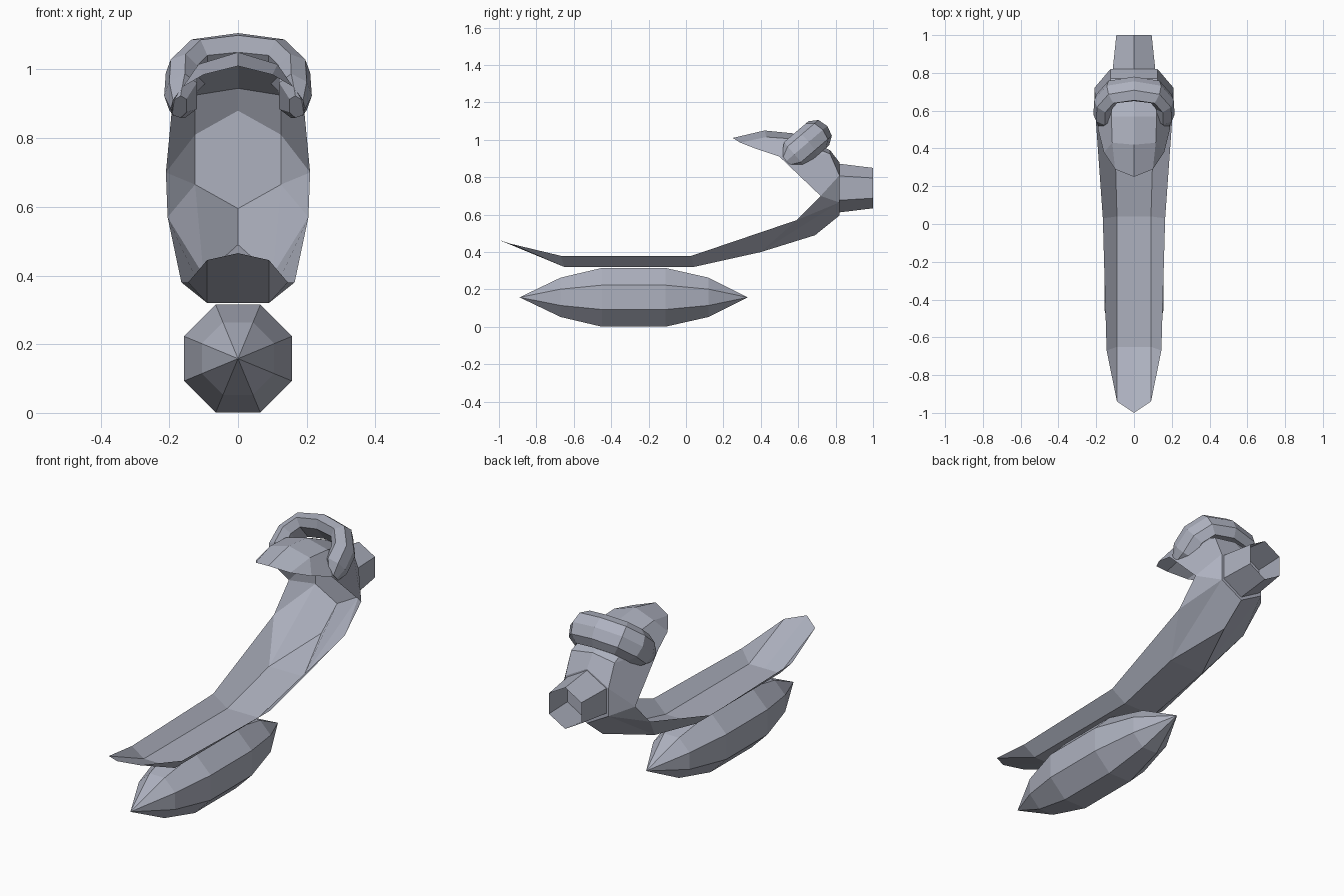
import bpy, bmesh, math
from mathutils import Vector

if "Cube" in bpy.data.objects:
    bpy.data.objects.remove(bpy.data.objects["Cube"])

grey = bpy.data.materials.new("cool_grey")
grey.use_nodes = True
colour = (0.42, 0.44, 0.52, 1)
grey.diffuse_color = colour
grey.node_tree.nodes["Principled BSDF"].inputs["Base Color"].default_value = colour


def finish(name, bm):
    bmesh.ops.recalc_face_normals(bm, faces=bm.faces)
    mesh = bpy.data.meshes.new(name)
    bm.to_mesh(mesh)
    bm.free()
    mesh.materials.append(grey)
    obj = bpy.data.objects.new(name, mesh)
    bpy.context.collection.objects.link(obj)
    return obj


def loft(name, rings, caps=True):
    """Join equal rings of points into a skin."""
    bm = bmesh.new()
    loops = [[bm.verts.new(p) for p in ring] for ring in rings]
    n = len(loops[0])
    for a, b in zip(loops, loops[1:]):
        for i in range(n):
            j = (i + 1) % n
            bm.faces.new((a[i], a[j], b[j], b[i]))
    if caps:
        bm.faces.new(loops[0])
        bm.faces.new(loops[-1])
    bmesh.ops.remove_doubles(bm, verts=bm.verts, dist=0.0005)
    return finish(name, bm)


def circle(y, z, radius, sides, turn):
    angles = [math.tau * (i + turn) / sides for i in range(sides)]
    return [(radius * math.cos(a), y, z + radius * math.sin(a)) for a in angles]


# Faceted spindle float underneath
spindle = [(-.89, .0001), (-.67, .114), (-.45, .17), (-.11, .17), (.12, .114), (.33, .0001)]
loft("spindle_float", [circle(y, .158, r, 8, .5) for y, r in spindle])

# Open six-sided pipe at the back
loft("rear_pipe", [circle(y, .742, r, 6, .5) for y, r in ((.82, .13), (1, .108))], caps=False)

# Thin curved shell: c = centre line, f = floor edge, r = rim, h = back plate, n = hood
points = {
    "c0": (0, -1, .465), "f0": (.09, -.94, .445),
    "c1": (0, -.65, .32), "f1": (.09, -.65, .32), "r1": (.145, -.67, .38),
    "c2": (0, .04, .32), "f2": (.09, .04, .32), "r2": (.165, .03, .38),
    "c3": (0, .4, .4), "f3": (.1, .4, .4), "r3": (.205, .59, .57),
    "c4": (0, .69, .49), "c5": (0, .82, .595), "c6": (0, .82, .88),
    "h1": (.125, .82, .665), "h2": (.125, .82, .81), "r4": (.21, .72, .7),
    "c7": (0, .77, .945), "n1": (.125, .77, .925), "r5": (.19, .5, .91),
    "c8": (0, .57, 1.035), "n2": (.12, .57, 1.005),
    "c9": (0, .42, 1.05), "n3": (.115, .43, 1.015), "r6": (.16, .38, .95),
    "c10": (0, .25, 1.01), "n4": (.1, .29, .985),
}
faces = """c0 f0 f1 c1, f0 r1 f1, c1 f1 f2 c2, f1 r1 r2 f2, c2 f2 f3 c3, f2 r2 r3 f3,
c3 f3 c4, f3 h1 c5 c4, f3 r3 h1, r3 r4 h1, c5 h1 h2 c6, r4 h2 h1, c6 h2 n1 c7,
r4 r5 n1 h2, c7 n1 n2 c8, n1 r5 n2, c8 n2 n3 c9, n2 r5 r6 n3, c9 n3 n4 c10, n3 r6 n4"""
bm = bmesh.new()
verts = {key: bm.verts.new(p) for key, p in points.items()}
for face in faces.split(","):
    bm.faces.new([verts[key] for key in face.split()])
shell = finish("curved_shell", bm)
mirror = shell.modifiers.new("Mirror", "MIRROR")
mirror.use_clip = True

# Padded band arched over the hood, in a tilted plane
up = Vector((0, .76, .65))
across = Vector((0, .65, -.76))
side = Vector((1, 0, 0))
# (x, distance along up, outward angle in degrees, scale)
half = [(.172, .99, -15, .5), (.165, 1.04, 0, 1), (.162, 1.13, 15, 1), (.115, 1.2, 55, 1)]
path = half + [(0, 1.222, 90, 1)] + [(-x, u, 180 - a, s) for x, u, a, s in reversed(half)]
section = [(-.085, -.01), (-.055, .035), (0, .05), (.055, .035),
           (.085, -.01), (.05, -.045), (-.05, -.045)]
rings = []
for x, u, angle, scale in path:
    a = math.radians(angle)
    out = side * math.cos(a) + up * math.sin(a)
    centre = side * x + up * u + across * -.325
    rings.append([centre + (across * w + out * t) * scale for w, t in section])
loft("hood_band", rings)
